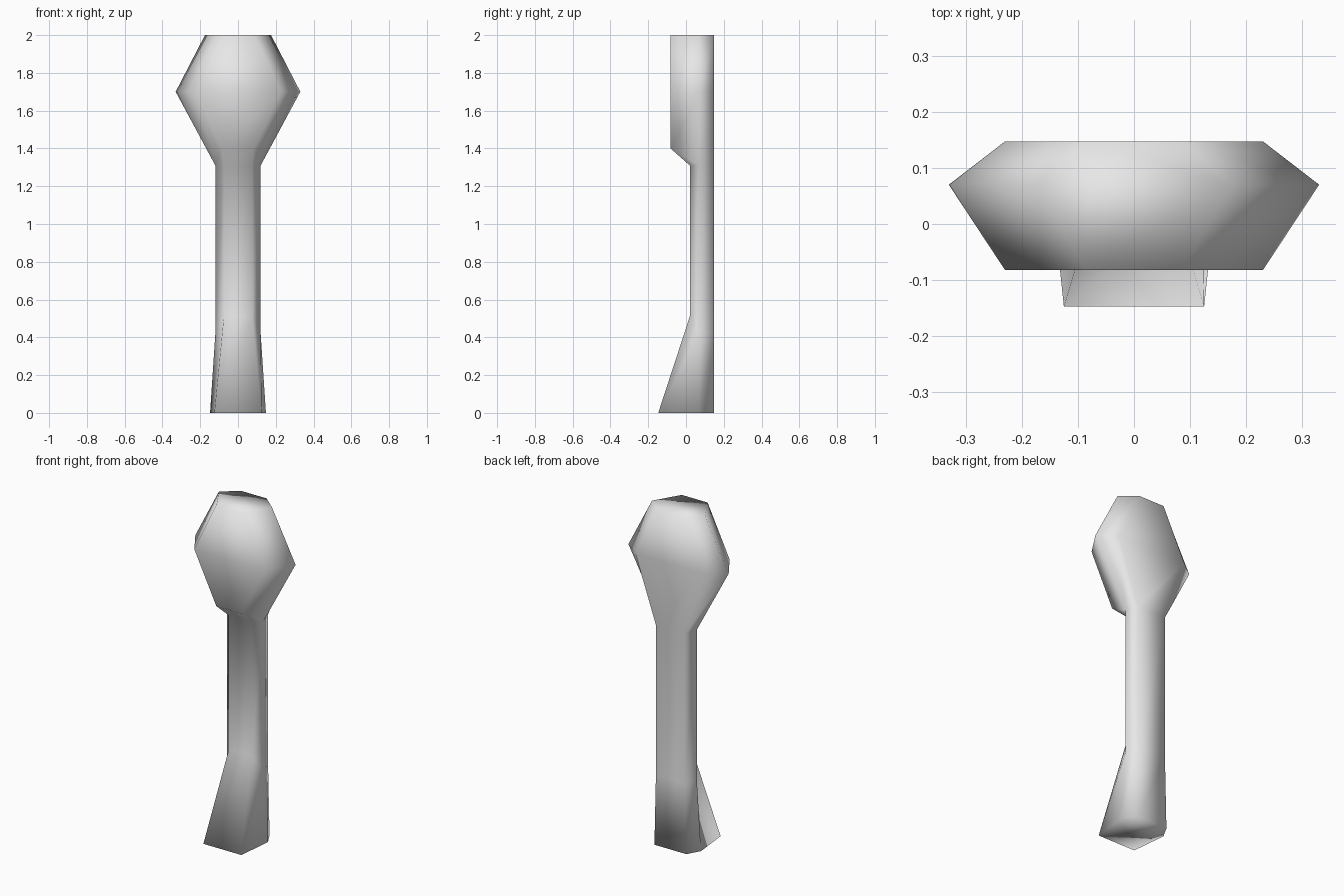
import bpy
import bmesh

cube = bpy.data.objects.get("Cube")
if cube:
    bpy.data.objects.remove(cube, do_unlink=True)

# One plain grey for the whole tool
grey = bpy.data.materials.new("plain_grey")
grey.use_nodes = True
colour = (0.8, 0.8, 0.8, 1.0)
grey.diffuse_color = colour
bsdf = next(n for n in grey.node_tree.nodes if n.type == 'BSDF_PRINCIPLED')
bsdf.inputs["Base Color"].default_value = colour

BACK = 0.147
MID = 0.07

# Hexagonal sections: front (x, y, z), side (x, z), back (x, z)
sections = [
    ((0.125, -0.147, 0.0), (0.148, 0.0), (0.105, 0.0)),    # foot
    ((0.075, 0.02, 0.51), (0.12, 0.42), (0.095, 0.42)),    # shaft bottom
    ((0.075, 0.02, 1.31), (0.12, 1.31), (0.095, 1.31)),    # shaft top
    ((0.085, -0.082, 1.4), (0.12, 1.31), (0.095, 1.31)),   # head underside
    ((0.23, -0.082, 1.7), (0.33, 1.7), (0.23, 1.7)),       # head middle
    ((0.085, -0.082, 2.0), (0.175, 2.0), (0.085, 2.0)),    # head top
]


def ring(bm, front, side, back):
    """Add one mirrored six-point section."""
    half = [front, (side[0], MID, side[1]), (back[0], BACK, back[1])]
    points = half + [(-x, y, z) for x, y, z in reversed(half)]
    return [bm.verts.new(p) for p in points]


# Skin the sections and close both ends
bm = bmesh.new()
rings = [ring(bm, *s) for s in sections]
for low, high in zip(rings, rings[1:]):
    for i in range(6):
        j = (i + 1) % 6
        bm.faces.new((low[i], low[j], high[j], high[i]))
bm.faces.new(rings[0])
bm.faces.new(rings[-1])

# The shaft top and head underside share their side and back points
bmesh.ops.remove_doubles(bm, verts=bm.verts[:], dist=0.0005)
bmesh.ops.recalc_face_normals(bm, faces=bm.faces[:])
for face in bm.faces:
    face.smooth = True

mesh = bpy.data.meshes.new("paddle_handle")
bm.to_mesh(mesh)
bm.free()
mesh.materials.append(grey)
paddle = bpy.data.objects.new("paddle_handle", mesh)
bpy.context.scene.collection.objects.link(paddle)
